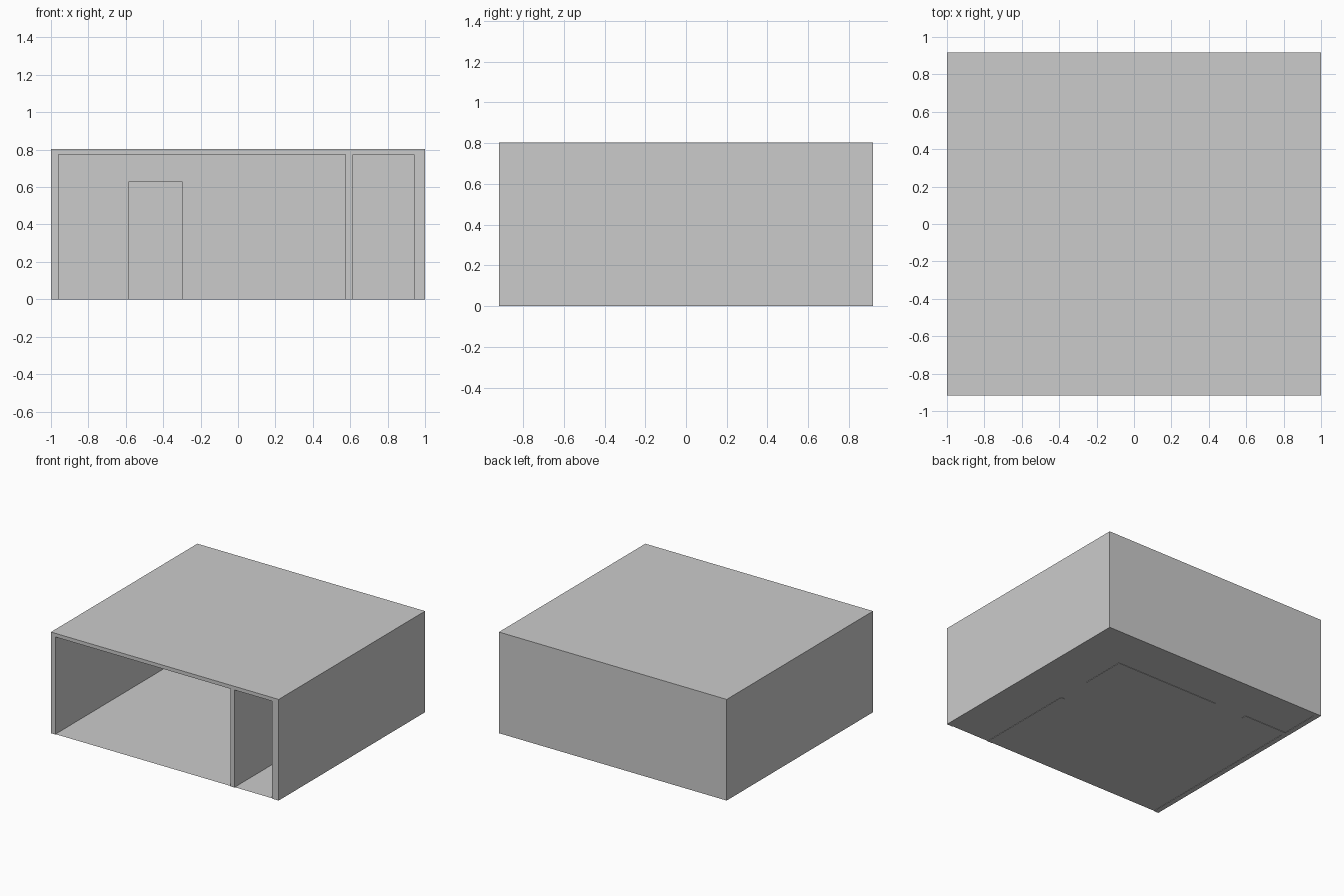
import bpy, bmesh
from mathutils import Vector

if "Cube" in bpy.data.objects:
    bpy.data.objects.remove(bpy.data.objects["Cube"])

D = 0.918          # half depth
H, CEIL = 0.803, 0.774
DOOR_H = 0.63
FLOOR_Z = 0.003


def prism(name, pts, push):
    """Extrude a planar outline along the vector push."""
    bm = bmesh.new()
    face = bm.faces.new([bm.verts.new(p) for p in pts])
    ext = bmesh.ops.extrude_face_region(bm, geom=[face], use_keep_orig=True)
    verts = [g for g in ext["geom"] if isinstance(g, bmesh.types.BMVert)]
    bmesh.ops.translate(bm, verts=verts, vec=Vector(push))
    bmesh.ops.recalc_face_normals(bm, faces=bm.faces)
    me = bpy.data.meshes.new(name)
    bm.to_mesh(me)
    bm.free()
    ob = bpy.data.objects.new(name, me)
    bpy.context.collection.objects.link(ob)
    return ob


def door_profile(a, b, d0, d1):
    """Wall outline from a to b with a doorway cut from d0 to d1."""
    return [(a, 0), (d0, 0), (d0, DOOR_H), (d1, DOOR_H),
            (d1, 0), (b, 0), (b, CEIL), (a, CEIL)]


# outer side walls and roof slab as one arch-shaped section
arch = [(-1, 0), (-0.96, 0), (-0.96, CEIL), (0.942, CEIL),
        (0.942, 0), (1, 0), (1, H), (-1, H)]
prism("outer_walls_and_roof", [(x, -D, z) for x, z in arch], (0, 2 * D, 0))

# back wall closing the rear
back = [(-0.96, 0), (0.942, 0), (0.942, CEIL), (-0.96, CEIL)]
prism("back_wall", [(x, D, z) for x, z in back], (0, -0.04, 0))

# long partition with a doorway, running front to back
prism("side_partition",
      [(0.576, y, z) for y, z in door_profile(-D, 0.563, -0.09, 0.19)],
      (0.038, 0, 0))

# cross partition with a doorway, parallel to the back wall
prism("cross_partition",
      [(x, 0.525, z) for x, z in door_profile(-0.96, 0.576, -0.582, -0.30)],
      (0, 0.038, 0))

# thin single-sheet floor, facing up
me = bpy.data.meshes.new("floor")
me.from_pydata([(-0.96, -D, FLOOR_Z), (0.942, -D, FLOOR_Z),
                (0.942, D - 0.04, FLOOR_Z), (-0.96, D - 0.04, FLOOR_Z)],
               [], [(0, 1, 2, 3)])
bpy.context.collection.objects.link(bpy.data.objects.new("floor", me))
